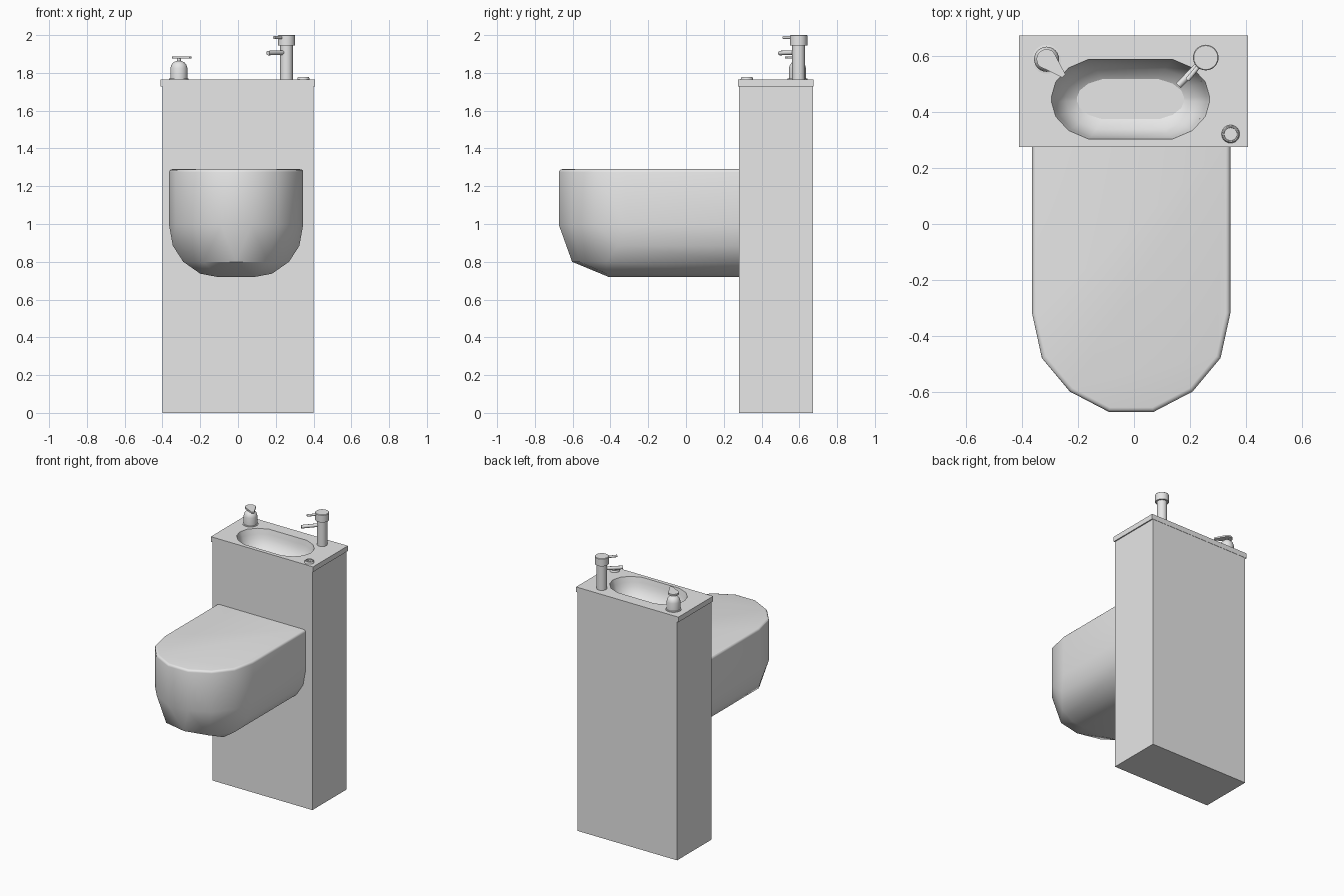
import bpy
import bmesh
from math import radians, cos, sin, tau, pi, atan2
from mathutils import Matrix, Vector

cube = bpy.data.objects.get("Cube")
if cube:
    bpy.data.objects.remove(cube, do_unlink=True)

grey = bpy.data.materials.new("light grey ceramic")
grey.use_nodes = True
grey.diffuse_color = (0.8, 0.8, 0.8, 1)
grey.node_tree.nodes["Principled BSDF"].inputs["Base Color"].default_value = (0.8, 0.8, 0.8, 1)


def finish(name, bm):
    bmesh.ops.recalc_face_normals(bm, faces=bm.faces)
    mesh = bpy.data.meshes.new(name)
    bm.to_mesh(mesh)
    bm.free()
    mesh.materials.append(grey)
    ob = bpy.data.objects.new(name, mesh)
    bpy.context.collection.objects.link(ob)
    return ob


def activate(ob):
    bpy.ops.object.select_all(action='DESELECT')
    ob.select_set(True)
    bpy.context.view_layer.objects.active = ob


def smooth(ob, angle=30):
    activate(ob)
    bpy.ops.object.shade_smooth_by_angle(angle=radians(angle))


def box(name, lo, hi):
    bm = bmesh.new()
    lo, hi = Vector(lo), Vector(hi)
    bmesh.ops.create_cube(bm, size=1, matrix=Matrix.Translation((lo + hi) / 2)
                          @ Matrix.Diagonal((*(hi - lo), 1)))
    return finish(name, bm)


def hull(points):
    bm = bmesh.new()
    for p in points:
        bm.verts.new(p)
    out = bmesh.ops.convex_hull(bm, input=bm.verts)
    loose = [v for v in out["geom_interior"] if isinstance(v, bmesh.types.BMVert)]
    bmesh.ops.delete(bm, geom=loose, context='VERTS')
    bmesh.ops.dissolve_limit(bm, angle_limit=radians(1), verts=bm.verts, edges=bm.edges)
    return bm


def lathe(name, x, y, profile, n=24):
    """Closed solid of revolution; profile is (radius, z) from bottom to top."""
    bm = bmesh.new()
    rings = [[bm.verts.new((x + r * cos(i * tau / n), y + r * sin(i * tau / n), z))
              for i in range(n)] for r, z in profile]
    for a, b in zip(rings, rings[1:]):
        for i in range(n):
            j = (i + 1) % n
            bm.faces.new((a[i], a[j], b[j], b[i]))
    bm.faces.new(rings[0])
    bm.faces.new(rings[-1])
    ob = finish(name, bm)
    smooth(ob, 40)
    return ob


def rod(name, start, end, radius):
    start, end = Vector(start), Vector(end)
    d = end - start
    bm = bmesh.new()
    bmesh.ops.create_cone(bm, cap_ends=True, segments=12, radius1=radius, radius2=radius,
                          depth=d.length, matrix=Matrix.Translation((start + end) / 2)
                          @ d.to_track_quat('Z', 'Y').to_matrix().to_4x4())
    smooth(finish(name, bm), 40)


# Cabinet and counter
cabinet = box("cabinet", (-0.4, 0.28, 0), (0.4, 0.673, 1.73))
counter = box("counter", (-0.411, 0.276, 1.728), (0.408, 0.675, 1.765))

# Basin recess, cut through both
cx, cy, top = -0.0125, 0.447, 1.765
quarter = [(0.15, 0.143), (0.222, 0.112), (0.268, 0.062), (0.283, 0.01)]
rim = [(sx * x, sy * y) for x, y in quarter for sx in (1, -1) for sy in (1, -1)]
levels = [(1, 1, top + 0.05), (1, 1, top), (0.93, 0.92, 1.70), (0.82, 0.75, 1.645), (0.68, 0.5, 1.62)]
cutter = finish("basin_cutter", hull([(cx + x * sx, cy + y * sy, z)
                                      for sx, sy, z in levels for x, y in rim]))
cutter.hide_render = True
for part in (cabinet, counter):
    mod = part.modifiers.new("basin", 'BOOLEAN')
    mod.operation = 'DIFFERENCE'
    mod.solver = 'EXACT'
    mod.object = cutter
    activate(part)
    bpy.ops.object.modifier_apply(modifier=mod.name)
    smooth(part)
bpy.data.objects.remove(cutter, do_unlink=True)

# Toilet bowl: rounded-front outline above, faceted underside below
mid, back = -0.01, 0.282
outline = [(0.355, back), (0.355, -0.32), (0.32, -0.48), (0.22, -0.6), (0.08, -0.673)]
pts = [(x, y, z) for z in (1.29, 0.995) for x, y in outline]
for x, z, front in [(0.335, 0.885, -0.36), (0.28, 0.8, -0.42), (0.19, 0.737, -0.42), (0.1, 0.72, -0.41)]:
    pts += [(x, back, z), (x, front, z)]
pts += [(0.17, -0.565, 0.8), (0, -0.603, 0.8)]
bm = hull([(mid + s * x, y, z) for x, y, z in pts for s in (1, -1)])
rim_edges = [e for e in bm.edges if all(v.co.z > 1.28 for v in e.verts)
             and not all(v.co.y > back - 0.01 for v in e.verts)]
bmesh.ops.bevel(bm, geom=rim_edges, offset=0.016, segments=3, profile=0.5, affect='EDGES')
smooth(finish("toilet_bowl", bm))

# Tap
tx, ty = 0.257, 0.596
lathe("tap_column", tx, ty, [(0.034, top - 0.005), (0.034, 1.95)])
lathe("tap_head", tx, ty, [(0.046, 1.945), (0.046, 1.997), (0.043, 2.0)])
rod("tap_spout", (tx, ty, 1.908), (tx - 0.098, ty - 0.1, 1.905), 0.012)
rod("tap_lever", (tx, ty, 1.987), (tx - 0.066, ty - 0.08, 1.987), 0.008)

# Soap dispenser with teardrop pump head
sx, sy = -0.313, 0.59
lathe("soap_bottle", sx, sy, [(0.052, top - 0.003), (0.052, 1.769), (0.045, 1.77), (0.045, 1.825),
                              (0.04, 1.843), (0.028, 1.857), (0.015, 1.862), (0.011, 1.863),
                              (0.011, 1.88)])
tip = Vector((0.062, -0.06))
aim = atan2(tip.y, tip.x)
head = [(0.036 * cos(aim + a), 0.036 * sin(aim + a))
        for a in (pi / 2 + i * pi / 12 for i in range(13))]
side = Vector((-tip.y, tip.x)).normalized() * 0.008
head += [tuple(tip + side), tuple(tip - side)]
smooth(finish("soap_pump_head", hull([(sx + x, sy + y, z) for z in (1.876, 1.888) for x, y in head])))

# Flush button: raised ring, recessed plate, dividing bar
bx, by = 0.346, 0.322
lathe("flush_button", bx, by, [(0.033, top - 0.003), (0.031, 1.774), (0.028, 1.778),
                               (0.024, 1.778), (0.023, 1.772)])
box("flush_divider", (bx - 0.023, by - 0.003, 1.771), (bx + 0.023, by + 0.001, 1.776))
